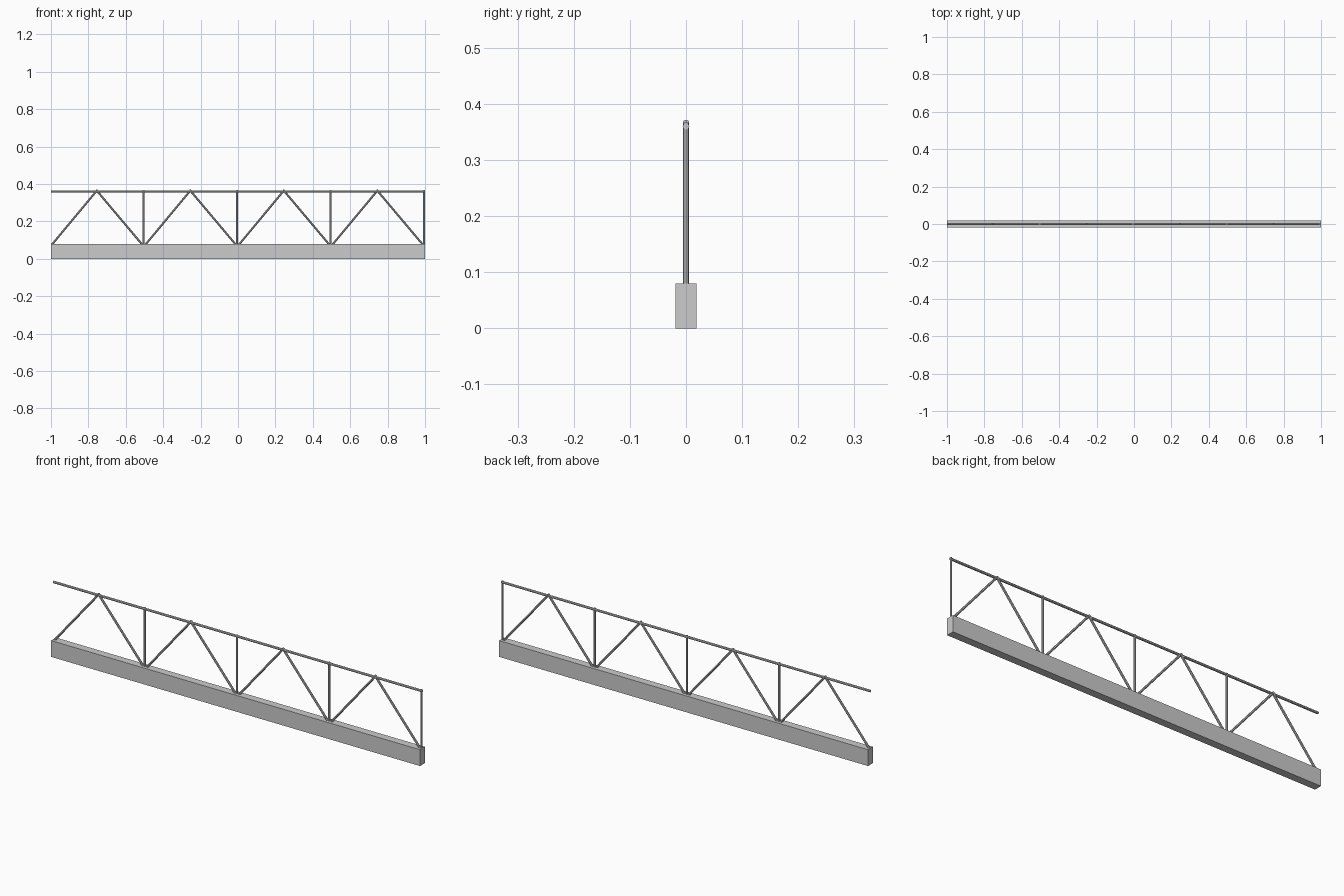
import bpy
from mathutils import Vector

if "Cube" in bpy.data.objects:
    bpy.data.objects.remove(bpy.data.objects["Cube"])


def rod(name, start, end, radius, sides=8):
    a, b = Vector(start), Vector(end)
    bpy.ops.mesh.primitive_cylinder_add(vertices=sides, radius=radius,
                                        depth=(b - a).length, location=(a + b) / 2)
    ob = bpy.context.object
    ob.name = name
    ob.rotation_euler = (b - a).to_track_quat('Z', 'Y').to_euler()
    return ob


# Solid base beam
bpy.ops.mesh.primitive_cube_add(size=1, location=(0, 0, 0.04))
beam = bpy.context.object
beam.name = "base_beam"
beam.scale = (2, 0.038, 0.08)

# Top rail
rod("top_rail", (-1, 0, 0.36), (1, 0, 0.36), 0.006)

# Four repeating bays: two braces and a post at the right end
for i in range(4):
    x = -1 + 0.5 * i
    rod("rising_brace", (x + 0.005, 0, 0.076), (x + 0.248, 0, 0.368), 0.0055)
    rod("falling_brace", (x + 0.242, 0, 0.368), (x + 0.488, 0, 0.076), 0.0055)
    rod("post", (x + 0.495, 0, 0.07), (x + 0.495, 0, 0.367), 0.005)
